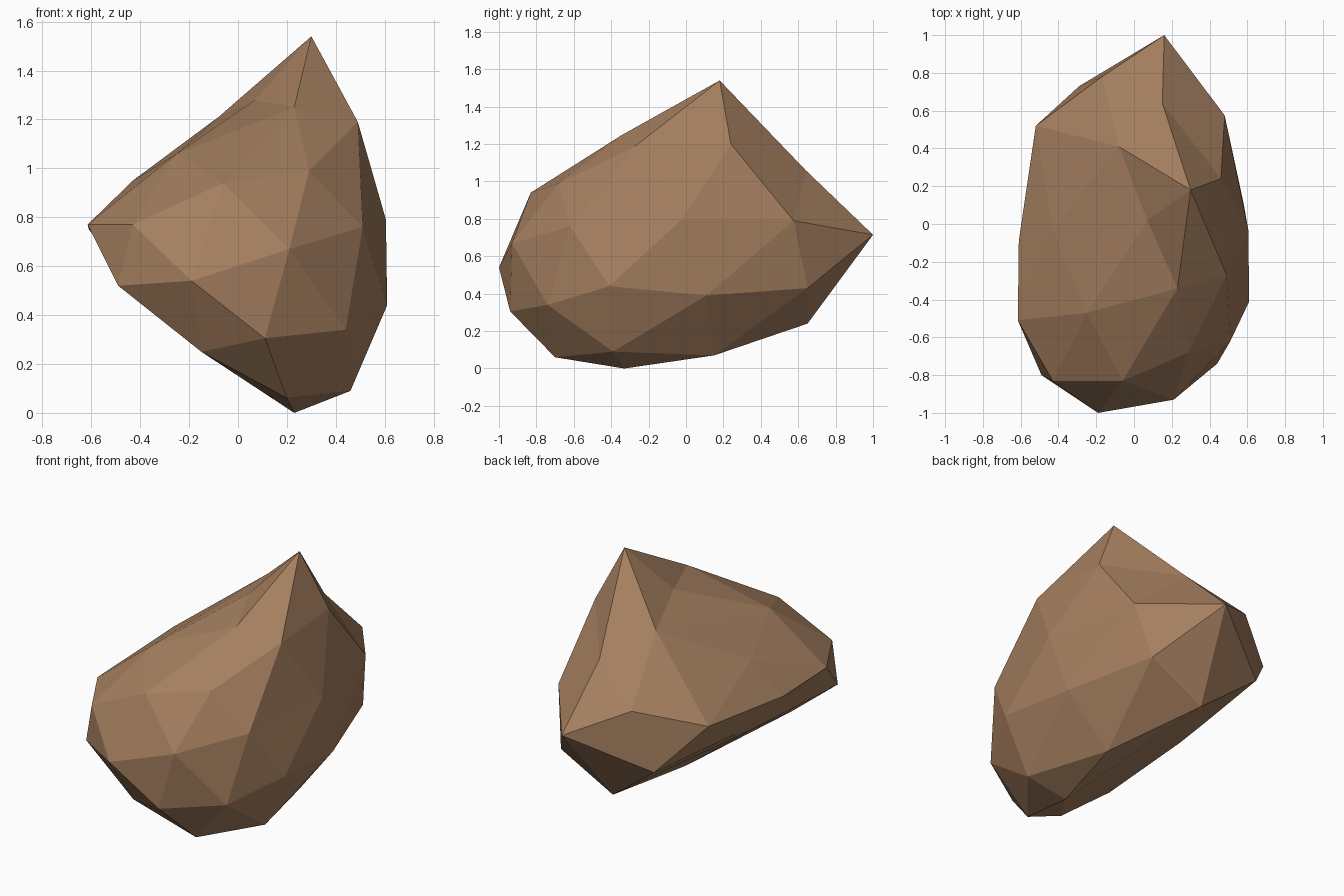
import bpy, bmesh
from mathutils import Vector

if "Cube" in bpy.data.objects:
    bpy.data.objects.remove(bpy.data.objects["Cube"])

# Corner points of the chipped boulder, grouped by region
crown = [(.30, .18, 1.54), (.46, .24, 1.20), (.49, -.27, 1.19), (.23, -.34, 1.25),
         (.07, .02, 1.28), (-.08, .41, 1.21), (.15, .64, 1.06)]
front = [(.29, -.68, .99), (-.06, -.83, .94), (.21, -.93, .67), (-.19, -1.0, .54),
         (.44, -.74, .34), (.11, -.94, .305), (-.43, -.83, .77), (-.49, -.80, .52),
         (-.15, -.82, .25)]
right = [(.48, .575, .79), (.605, -.03, .79), (.61, -.41, .44), (.58, .11, .39),
         (.51, -.62, .76)]
left = [(-.615, -.51, .77), (-.25, -.47, 1.06), (-.43, -.03, .95), (-.61, -.09, .75),
        (-.52, .52, .77), (-.42, .12, .54), (-.40, -.07, .49)]
back = [(.16, 1.0, .715), (-.17, .78, .87), (-.29, .73, .50), (.41, .65, .43),
        (.05, .65, .24)]
base = [(.46, -.39, .09), (.23, -.33, 0), (.20, -.70, .06), (.32, .15, .07)]
points = [Vector(p) for p in crown + front + right + left + back + base]


def rounded(p):
    """Pull a point toward an even ball so every corner stays on the hull."""
    q = Vector((p.x / .6, p.y, (p.z - .75) / .8))
    return q.normalized() * q.length ** .25


# Skin the ball with triangles, then push its corners out to the rock shape
bm = bmesh.new()
target = {}
for p in points:
    v = bm.verts.new(rounded(p))
    target[v] = p
res = bmesh.ops.convex_hull(bm, input=bm.verts[:])
for v in bm.verts:
    v.co = target[v]
loose = [v for v in bm.verts if not v.link_faces]
bmesh.ops.delete(bm, geom=loose, context='VERTS')
bmesh.ops.recalc_face_normals(bm, faces=bm.faces[:])

mesh = bpy.data.meshes.new("rock")
bm.to_mesh(mesh)
bm.free()
rock = bpy.data.objects.new("rock", mesh)
bpy.context.collection.objects.link(rock)

# Single brown stone colour, flat faces
stone = bpy.data.materials.new("brown stone")
stone.diffuse_color = (.375, .212, .115, 1)
stone.use_nodes = True
stone.node_tree.nodes["Principled BSDF"].inputs["Base Color"].default_value = stone.diffuse_color
mesh.materials.append(stone)
for f in mesh.polygons:
    f.use_smooth = False
